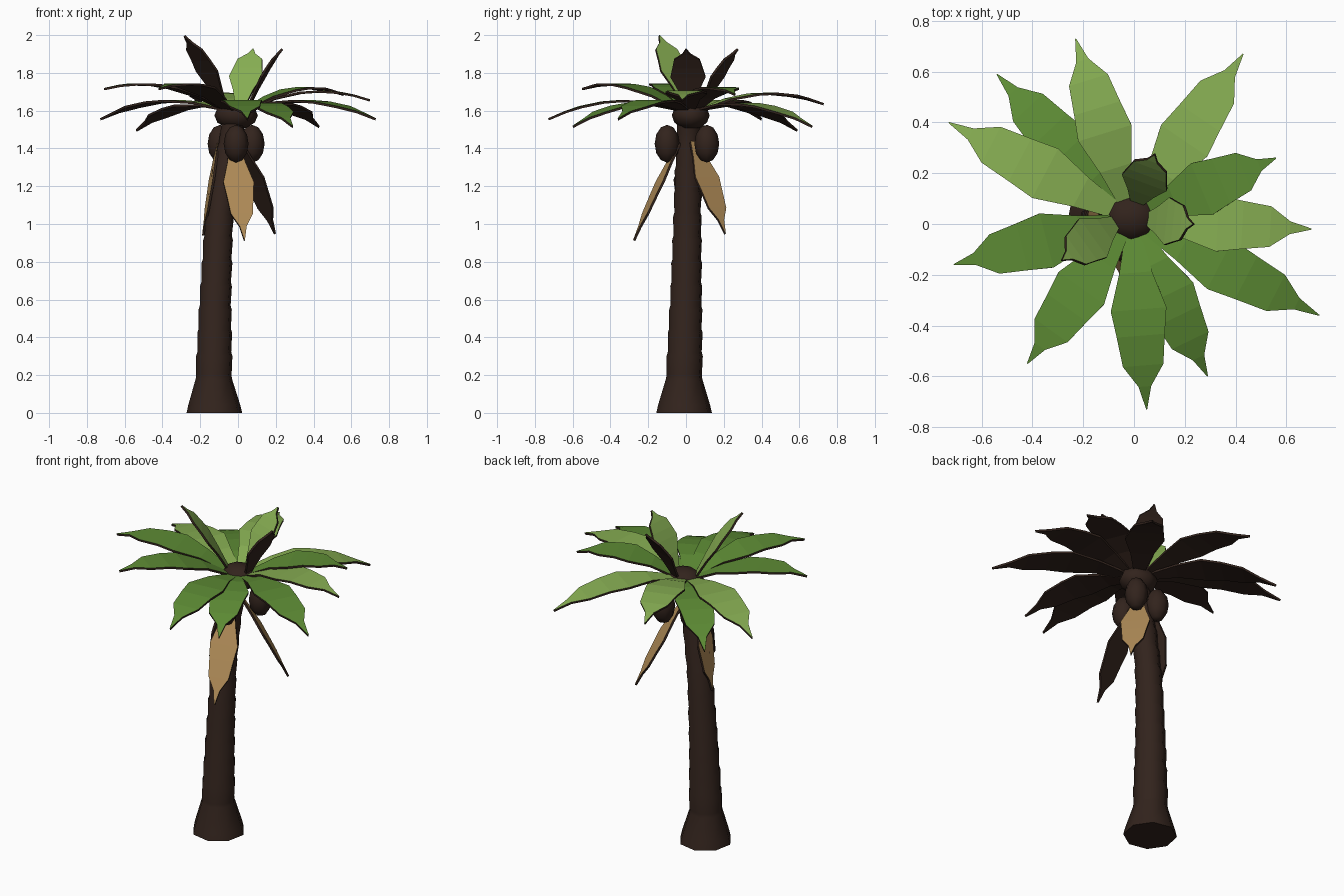
import bpy, bmesh, math
from mathutils import Vector

if "Cube" in bpy.data.objects:
    bpy.data.objects.remove(bpy.data.objects["Cube"])


def material(name, rgb):
    m = bpy.data.materials.new(name)
    m.diffuse_color = (*rgb, 1)
    m.use_nodes = True
    m.node_tree.nodes["Principled BSDF"].inputs["Base Color"].default_value = m.diffuse_color
    return m


BARK = material("bark", (0.032, 0.017, 0.012))
LIGHT = material("light_leaf", (0.24, 0.42, 0.085))
DARK = material("dark_leaf", (0.11, 0.26, 0.035))
DRY = material("dry_leaf", (0.45, 0.27, 0.10))


def make_object(name, bm, *mats):
    me = bpy.data.meshes.new(name)
    bm.to_mesh(me)
    bm.free()
    ob = bpy.data.objects.new(name, me)
    bpy.context.collection.objects.link(ob)
    for m in mats:
        me.materials.append(m)
    return ob


def lerp_table(table, z):
    for a, b in zip(table, table[1:]):
        if z <= b[0]:
            f = (z - a[0]) / (b[0] - a[0])
            return [p + (q - p) * f for p, q in zip(a, b)]
    return table[-1]


# trunk: leaning eight-sided tube, flared foot, slight steps (z, x, y, radius)
path = [(0.01, -.125, -.01, .15), (.18, -.128, -.01, .098), (.6, -.12, .0, .084),
        (1.0, -.102, .007, .074), (1.3, -.065, .01, .067), (1.55, -.02, .015, .06)]
rings = [lerp_table(path, z) for z in (0.01, 0.04, 0.18)]
for k in range(11):
    z = .20 + k * .123
    for dz, grow in ((0, -.002), (.1, .004)):
        _, x, y, r = lerp_table(path, z + dz)
        rings.append((z + dz, x, y, r + grow))
bm = bmesh.new()
N = 8
loops = []
for z, x, y, r in rings:
    loops.append([bm.verts.new((x + r * math.cos(2 * math.pi * (i + .25) / N),
                                y + r * math.sin(2 * math.pi * (i + .25) / N),
                                0 if z == 0.01 else z)) for i in range(N)])
for a, b in zip(loops, loops[1:]):
    for i in range(N):
        j = (i + 1) % N
        bm.faces.new((a[i], a[j], b[j], b[i]))
bm.faces.new(loops[0][::-1])
bm.faces.new(loops[-1])
for f in bm.faces:
    f.smooth = len(f.verts) == 4
make_object("trunk", bm, BARK)


# crown knob and coconuts
def ball(name, loc, scale, u=8, v=6):
    bm = bmesh.new()
    bmesh.ops.create_uvsphere(bm, u_segments=u, v_segments=v, radius=1)
    for f in bm.faces:
        f.smooth = True
    for p in bm.verts:
        p.co = Vector(p.co[i] * scale[i] + loc[i] for i in range(3))
    return make_object(name, bm, BARK)


ball("crown", (-.01, .025, 1.575), (.115, .10, .075))
for i, (x, y) in enumerate([(-.095, .085), (-.01, -.10), (.075, .11)]):
    ball(f"coconut_{i+1}", (x, y, 1.425), (.066, .066, .10))

OUTLINE = [(0, .03), (.22, .065), (.43, .11), (.58, .095), (.75, .08), (.87, .025), (1, .002)]


# leaf: tapered strip along an arched line, coloured on top and dark below
def frond(name, base, tip, arch, width, mat):
    base, tip = Vector(base), Vector(tip)
    d = tip - base
    side = Vector((d.y, -d.x, 0)).normalized()
    bm = bmesh.new()
    prev = None
    for t, w in OUTLINE:
        c = base + d * t + Vector((0, 0, arch * 4 * t * (1 - t)))
        cur = (bm.verts.new(c + side * w * width), bm.verts.new(c - side * w * width))
        if prev:
            bm.faces.new((prev[0], cur[0], cur[1], prev[1]))
        prev = cur
    ob = make_object(name, bm, mat, BARK)
    s = ob.modifiers.new("thickness", "SOLIDIFY")
    s.thickness = .012
    s.offset = -1
    s.material_offset = 1
    s.material_offset_rim = 1


# spreading leaves (tip x, y, z, material)
tips = [(.43, .67, 1.52, LIGHT), (.56, .26, 1.69, DARK), (.70, -.02, 1.66, LIGHT),
        (.73, -.36, 1.56, DARK), (.29, -.60, 1.52, DARK), (.05, -.73, 1.56, DARK),
        (-.42, -.55, 1.72, DARK), (-.71, -.16, 1.72, DARK), (-.73, .40, 1.56, LIGHT),
        (-.54, .59, 1.50, DARK), (-.23, .73, 1.64, LIGHT)]
for i, (x, y, z, m) in enumerate(tips):
    out = Vector((x, y, 0)).normalized() * .06
    frond(f"leaf_{i+1}", (out.x - .01, out.y + .02, 1.61), (x, y, z), .07, 1.0, m)

# young upright leaves
for i, (b, t, m) in enumerate([((-.07, .01, 1.62), (-.28, -.14, 2.0), LIGHT),
                               ((.01, .08, 1.62), (.08, .27, 1.93), LIGHT),
                               ((.05, .02, 1.62), (.23, .0, 1.93), LIGHT)]):
    frond(f"young_leaf_{i+1}", b, t, .03, .85, m)

# dry hanging leaves
for i, (b, t) in enumerate([((-.02, -.04, 1.43), (.035, -.28, .915)),
                            ((.0, .04, 1.45), (.20, .21, .95)),
                            ((-.11, .02, 1.43), (-.19, .01, .94))]):
    frond(f"dry_leaf_{i+1}", b, t, .015, .75, DRY)
